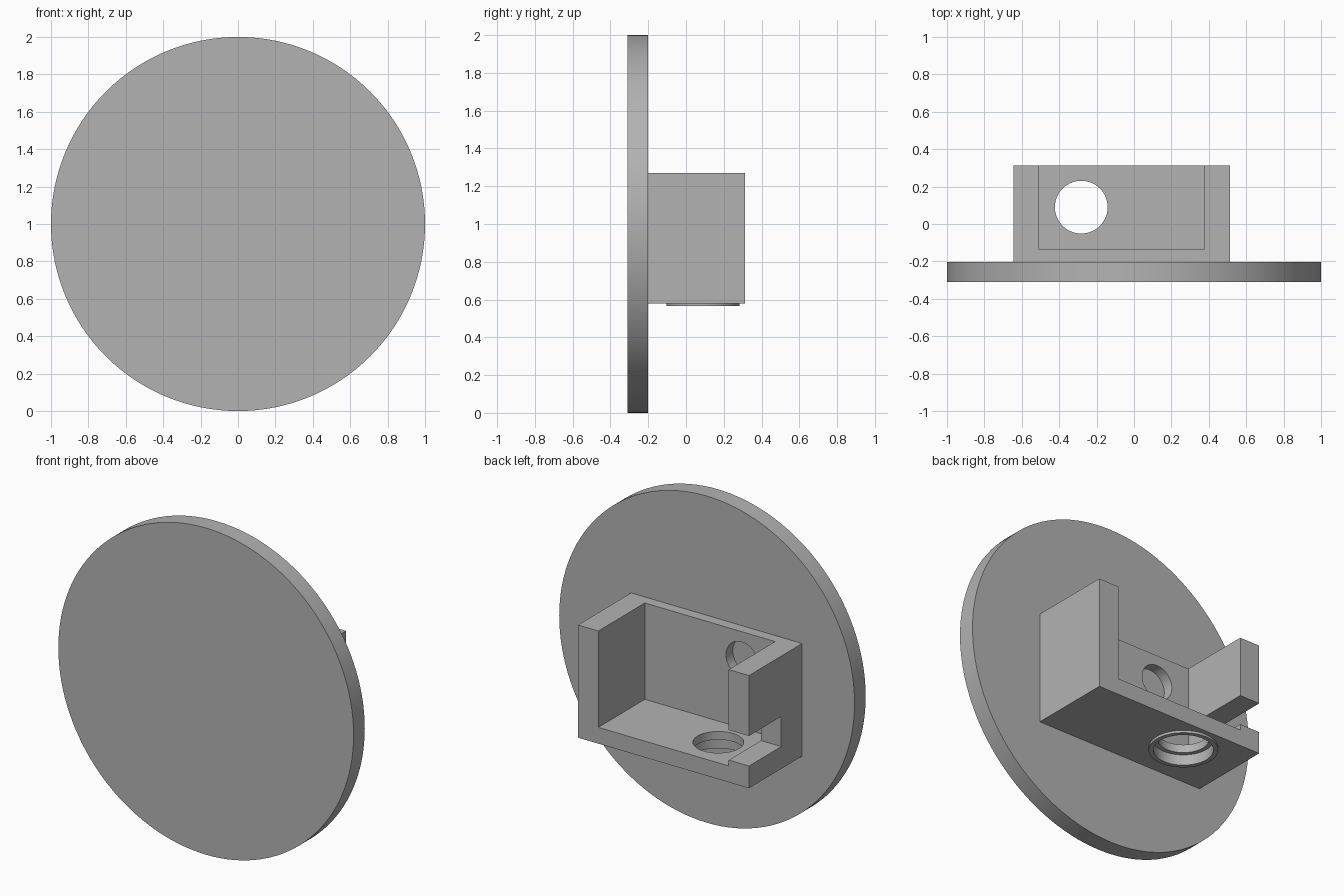
import bpy, math

cube = bpy.data.objects.get("Cube")
if cube:
    bpy.data.objects.remove(cube, do_unlink=True)

grey = bpy.data.materials.new("plain grey")
grey.use_nodes = True
colour = (0.45, 0.45, 0.45, 1)
grey.diffuse_color = colour
grey.node_tree.nodes["Principled BSDF"].inputs["Base Color"].default_value = colour


def box(name, low, high):
    centre = [(a + b) / 2 for a, b in zip(low, high)]
    bpy.ops.mesh.primitive_cube_add(size=1, location=centre)
    ob = bpy.context.object
    ob.name = name
    ob.scale = [b - a for a, b in zip(low, high)]
    bpy.ops.object.transform_apply(location=False, rotation=False, scale=True)
    ob.data.materials.append(grey)
    return ob


def cylinder(name, radius, start, end, sides=64):
    """Cylinder between two points on one axis (y or z)."""
    centre = [(a + b) / 2 for a, b in zip(start, end)]
    tilt = math.pi / 2 if start[1] != end[1] else 0
    bpy.ops.mesh.primitive_cylinder_add(vertices=sides, radius=radius, depth=math.dist(start, end),
                                        location=centre, rotation=(tilt, 0, 0))
    ob = bpy.context.object
    ob.name = name
    ob.data.materials.append(grey)
    return ob


def combine(target, tool, operation):
    mod = target.modifiers.new(operation.title(), "BOOLEAN")
    mod.operation, mod.solver, mod.object = operation, "EXACT", tool
    tool.hide_render = True
    bpy.ops.object.select_all(action="DESELECT")
    bpy.context.view_layer.objects.active = target
    target.select_set(True)
    bpy.ops.object.modifier_apply(modifier=mod.name)
    bpy.data.objects.remove(tool, do_unlink=True)


# Main dimensions
plate_front, plate_back, back = -0.31, -0.202, 0.312
bottom, floor, top = 0.58, 0.68, 1.27
hole_x, hole_y = -0.282, 0.09

# Round front plate
plate = cylinder("round_plate", 1, (0, plate_front, 1), (0, plate_back, 1), 128)

# Casing, open at the top and back, with a raised ring underneath
casing = box("casing", (-0.645, plate_back, bottom), (0.513, back, top))
ring = cylinder("ring", 0.193, (hole_x, hole_y, 0.565), (hole_x, hole_y, bottom + 0.02))
combine(casing, ring, "UNION")

# Inner space, side slot, stepped floor hole and back wall hole
cutters = [
    box("cavity", (-0.508, -0.137, floor), (0.375, 0.5, 1.5)),
    box("side_slot", (-0.8, 0, 0.716), (-0.45, 0.5, 0.9)),
    cylinder("floor_hole", 0.141, (hole_x, hole_y, 0.4), (hole_x, hole_y, 0.8)),
    cylinder("floor_recess", 0.167, (hole_x, hole_y, 0.4), (hole_x, hole_y, 0.63)),
    cylinder("wall_hole", 0.107, (hole_x, -0.25, 1.1), (hole_x, -0.1, 1.1)),
]
for cutter in cutters:
    combine(casing, cutter, "DIFFERENCE")

# Smooth round walls, sharp edges
for ob in (plate, casing):
    bpy.ops.object.select_all(action="DESELECT")
    bpy.context.view_layer.objects.active = ob
    ob.select_set(True)
    bpy.ops.object.shade_smooth_by_angle(angle=math.radians(30))
